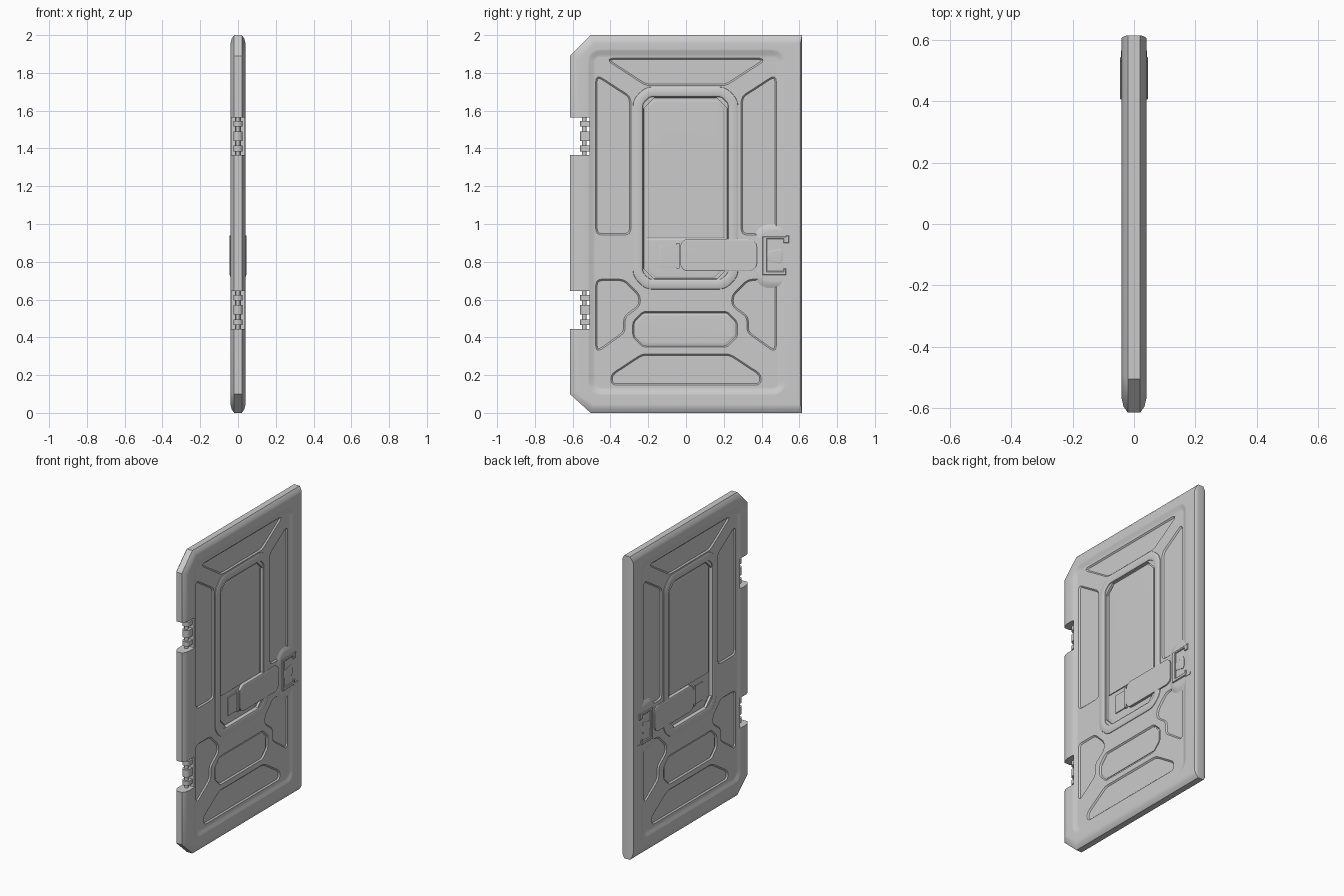
import bpy, bmesh, math
from mathutils import Vector

if "Cube" in bpy.data.objects:
    bpy.data.objects.remove(bpy.data.objects["Cube"], do_unlink=True)

grey = bpy.data.materials.new("door_grey")
grey.use_nodes = True
colour = (0.6, 0.6, 0.6, 1)
grey.diffuse_color = colour
grey.node_tree.nodes["Principled BSDF"].inputs["Base Color"].default_value = colour


def rect(y0, y1, z0, z1, low=0.0, high=0.0):
    """Rectangle in the door plane with chamfered lower and upper corners."""
    pts = []
    for y, z, c, sy, sz in ((y0, z0, low, 1, 1), (y1, z0, low, -1, 1),
                            (y1, z1, high, -1, -1), (y0, z1, high, 1, -1)):
        if c:
            pair = [(y, z + sz * c), (y + sy * c, z)]
            pts += pair if sy == sz else pair[::-1]
        else:
            pts.append((y, z))
    return pts


def rounded(poly, r, n=4):
    """Replace every corner by a small curve."""
    out = []
    for i, p in enumerate(poly):
        p = Vector(p)
        a, b = Vector(poly[i - 1]) - p, Vector(poly[(i + 1) % len(poly)]) - p
        a = p + a.normalized() * min(r, a.length * 0.45)
        b = p + b.normalized() * min(r, b.length * 0.45)
        for k in range(n + 1):
            t = k / n
            out.append(a * (1 - t) ** 2 + p * 2 * t * (1 - t) + b * t * t)
    return out


def inset(poly, d):
    """Mitred inset of a counter-clockwise outline; negative grows it."""
    out = []
    for i, p in enumerate(poly):
        p = Vector(p)
        e1 = (p - Vector(poly[i - 1])).normalized()
        e2 = (Vector(poly[(i + 1) % len(poly)]) - p).normalized()
        n1, n2 = Vector((-e1.y, e1.x)), Vector((-e2.y, e2.x))
        out.append(p + (n1 + n2) * d / (1 + n1.dot(n2)))
    return out


def loft(name, poly, layers, mirror=True, closed=False, fix=None):
    """Stack inset copies of an outline along x; layers are (inset, x)."""
    bm = bmesh.new()
    rings = []
    for d, x in layers:
        pts = inset(poly, d)
        if fix:
            pts = [fix(p, d) for p in pts]
        rings.append([bm.verts.new((x, p[0], p[1])) for p in pts])
    pairs = list(zip(rings, rings[1:]))
    if closed:
        pairs.append((rings[-1], rings[0]))
    else:
        bm.faces.new(rings[0])
        bm.faces.new(rings[-1])
    for a, b in pairs:
        for i in range(len(a)):
            bm.faces.new((a[i - 1], a[i], b[i], b[i - 1]))
    bmesh.ops.recalc_face_normals(bm, faces=bm.faces)
    mesh = bpy.data.meshes.new(name)
    bm.to_mesh(mesh)
    bm.free()
    mesh.materials.append(grey)
    ob = bpy.data.objects.new(name, mesh)
    bpy.context.collection.objects.link(ob)
    if mirror:
        m = ob.modifiers.new("both_sides", "MIRROR")
        m.use_axis = (True, False, False)
        m.use_mirror_merge = False
    return ob


def activate(ob):
    bpy.ops.object.select_all(action="DESELECT")
    ob.select_set(True)
    bpy.context.view_layer.objects.active = ob


def cut(target, poly, layers, mirror=True):
    cutter = loft("cutter", poly, layers, mirror)
    cutter.hide_render = True
    m = target.modifiers.new("cut", "BOOLEAN")
    m.operation, m.solver, m.object = "DIFFERENCE", "EXACT", cutter
    activate(target)
    bpy.ops.object.modifier_apply(modifier=m.name)
    bpy.data.objects.remove(cutter, do_unlink=True)


def flip(poly):
    """Mirror an outline across the door's centre line."""
    return [(-y, z) for y, z in reversed(poly)]


# Door slab: chamfered hinge corners, tapered rim, nearly square latch edge
outline = [(-0.615, 0.1), (-0.505, 0), (0.615, 0), (0.615, 2), (-0.505, 2), (-0.615, 1.89)]
slab = loft("door_slab", outline,
            [(0.045, -0.04), (0.02, -0.034), (0, -0.02), (0, 0.02), (0.02, 0.034), (0.045, 0.04)],
            mirror=False,
            fix=lambda p, d: (0.615 - d * 0.2, p[1]) if p[0] > 0.5 else p)

# Sunken field inside the rim
cut(slab, rounded(rect(-0.48, 0.485, 0.135, 1.885), 0.03),
    [(0, 0.028), (-0.012, 0.03), (-0.03, 0.037), (-0.05, 0.042), (-0.05, 0.06)])

# Sunken panels around the window
side = [(-0.47, 0.95), (-0.3, 0.95), (-0.3, 1.67), (-0.47, 1.78)]
lower = [(-0.47, 0.33), (-0.33, 0.43), (-0.33, 0.51), (-0.25, 0.57),
         (-0.25, 0.62), (-0.33, 0.7), (-0.47, 0.7)]
top = [(-0.21, 1.74), (0.21, 1.74), (0.41, 1.87), (-0.41, 1.87)]
bottom = [(-0.39, 0.155), (0.39, 0.155), (0.39, 0.2), (0.23, 0.305), (-0.23, 0.305), (-0.39, 0.2)]
for poly in (side, flip(side), lower, flip(lower), top, bottom):
    cut(slab, rounded(poly, 0.025), [(0, 0.02), (-0.01, 0.03), (-0.02, 0.06)])
cut(slab, rounded(rect(-0.275, 0.265, 0.355, 0.53, 0.05, 0.05), 0.015),
    [(0, 0.019), (-0.008, 0.029), (-0.008, 0.06)])
cut(slab, rect(-0.225, 0.22, 0.705, 1.67, 0.06, 0.06), [(0, 0.013), (0, 0.06)])

# Hinge notches
notches = (0.445, 1.365)
for z in notches:
    cut(slab, rect(-0.7, -0.51, z, z + 0.2), [(0, -0.1), (0, 0.1)], mirror=False)

parts = [slab]

# Raised window surround with panels inside it
parts.append(loft("window_surround", rounded(rect(-0.285, 0.28, 0.65, 1.73, 0.07, 0.07), 0.04),
                  [(0, 0.02), (0.005, 0.031), (0.02, 0.037), (0.045, 0.037), (0.055, 0.032), (0.062, 0.012)],
                  closed=True))
parts.append(loft("window_panel", rect(-0.21, 0.2, 0.925, 1.655, 0, 0.04),
                  [(0, 0.01), (0, 0.018), (0.008, 0.023)]))
parts.append(loft("window_lower_panel", rect(-0.21, 0.2, 0.715, 0.92, 0.05, 0),
                  [(0, 0.01), (0, 0.016), (0.008, 0.02)]))

# Raised panel in the lower middle
parts.append(loft("lower_panel", rect(-0.268, 0.258, 0.362, 0.523, 0.046, 0.046),
                  [(0, 0.015), (0, 0.022), (0.008, 0.026)]))

# Sliding handle with its guide
parts.append(loft("handle", rounded(rect(-0.03, 0.375, 0.75, 0.92, 0.025, 0.025), 0.02),
                  [(0, 0.01), (0, 0.036), (0.008, 0.041)]))
parts.append(loft("handle_guide", rect(-0.14, -0.04, 0.77, 0.89),
                  [(0, 0.01), (0, 0.026), (0.006, 0.028)]))
parts.append(loft("handle_guide_rim", rect(-0.05, -0.035, 0.765, 0.9),
                  [(0, 0.01), (0, 0.034)]))

# Latch: smooth boss, open bracket, bolt and foot
parts.append(loft("latch_boss", rounded(rect(0.36, 0.57, 0.66, 1.0, 0.05, 0.05), 0.04),
                  [(0, 0.024), (0.015, 0.03), (0.04, 0.0385)]))
bracket = [(0.405, 0.73), (0.53, 0.73), (0.53, 0.765), (0.515, 0.765), (0.515, 0.75),
           (0.43, 0.75), (0.43, 0.92), (0.515, 0.92), (0.515, 0.9), (0.545, 0.9),
           (0.545, 0.94), (0.53, 0.94), (0.53, 0.935), (0.405, 0.935)]
parts.append(loft("latch_bracket", bracket, [(0, 0.03), (0, 0.043), (0.003, 0.046)]))
parts.append(loft("latch_bolt", [(0.43, 0.805), (0.5, 0.79), (0.51, 0.81), (0.51, 0.85),
                                 (0.5, 0.87), (0.43, 0.855)],
                  [(0, 0.03), (0, 0.041), (0.006, 0.044)]))
parts.append(loft("latch_foot", rect(0.525, 0.565, 0.722, 0.738), [(0, 0.03), (0, 0.043)]))

# Hinges: a pin through three knuckles, each with a leaf into the slab
for tag, z in zip(("lower", "upper"), notches):
    for part, r, centre, h in (("pin", 0.012, 0.1, 0.2), ("bottom_knuckle", 0.024, 0.035, 0.03),
                               ("middle_knuckle", 0.024, 0.1, 0.05), ("top_knuckle", 0.024, 0.165, 0.03)):
        bpy.ops.mesh.primitive_cylinder_add(vertices=20, radius=r, depth=h,
                                            location=(0, -0.538, z + centre))
        ob = bpy.context.object
        ob.name = f"{tag}_hinge_{part}"
        ob.data.materials.append(grey)
        parts.append(ob)
        if part != "pin":
            parts.append(loft(f"{tag}_hinge_{part}_leaf",
                              rect(-0.54, -0.5, z + centre - h / 2, z + centre + h / 2),
                              [(0, -0.024), (0, 0.024)], mirror=False))

# Smooth slopes, crisp edges
for ob in parts:
    activate(ob)
    bpy.ops.object.shade_smooth_by_angle(angle=math.radians(35))
    ob.modifiers.new("even_normals", "WEIGHTED_NORMAL").keep_sharp = True
